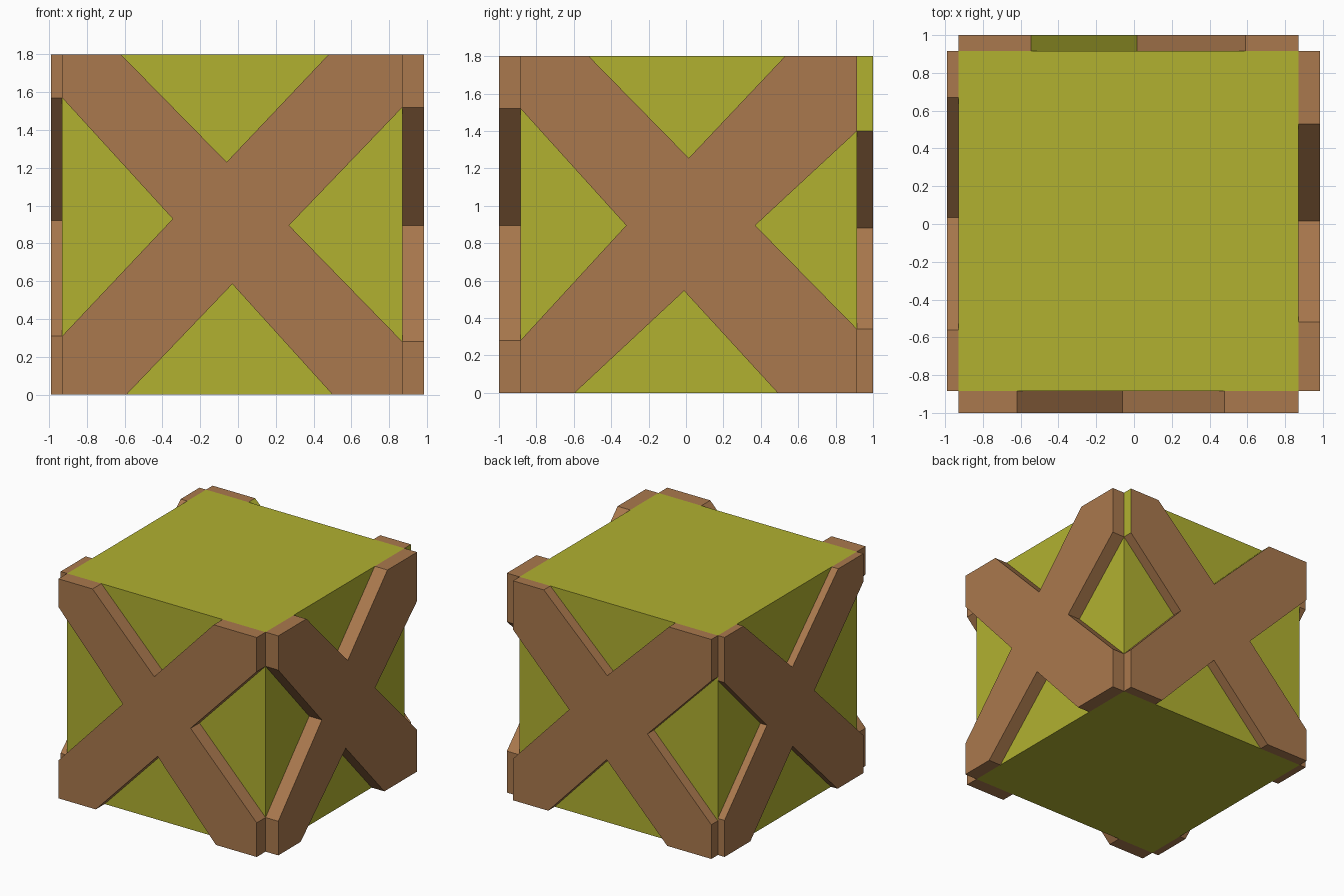
import bpy, bmesh
from mathutils import Vector

if "Cube" in bpy.data.objects:
    bpy.data.objects.remove(bpy.data.objects["Cube"])

X0, X1, Y0, Y1, H = -0.93, 0.87, -0.885, 0.915, 1.8


def material(name, color):
    m = bpy.data.materials.new(name)
    m.diffuse_color = (*color, 1)
    m.use_nodes = True
    m.node_tree.nodes["Principled BSDF"].inputs["Base Color"].default_value = m.diffuse_color
    return m


GREEN = material("olive_green", (0.44, 0.44, 0.03))
BROWN = material("brown_wood", (0.40, 0.19, 0.075))


def cross(name, lo, hi, top, right, bottom, left, place, inner, outer, green_sides=()):
    """Square with a V notch in each side, extruded from inner to outer depth.
    Each notch lists: start along side, tip u, tip v, end along side (clockwise)."""
    outline = [
        (lo, H), (top[0], H), top[1:3], (top[3], H),
        (hi, H), (hi, right[0]), right[1:3], (hi, right[3]),
        (hi, 0), (bottom[0], 0), bottom[1:3], (bottom[3], 0),
        (lo, 0), (lo, left[0]), left[1:3], (lo, left[3])]
    bm = bmesh.new()
    a = [bm.verts.new(place(u, v, inner)) for u, v in outline]
    b = [bm.verts.new(place(u, v, outer)) for u, v in outline]
    bm.faces.new(a)
    bm.faces.new(b[::-1])
    n = len(outline)
    for i in range(n):
        j = (i + 1) % n
        f = bm.faces.new((a[i], b[i], b[j], a[j]))
        f.material_index = int(i in green_sides)
    bmesh.ops.recalc_face_normals(bm, faces=bm.faces)
    mesh = bpy.data.meshes.new(name)
    bm.to_mesh(mesh)
    bm.free()
    mesh.materials.append(BROWN)
    mesh.materials.append(GREEN)
    ob = bpy.data.objects.new(name, mesh)
    bpy.context.collection.objects.link(ob)


# Crate body
bpy.ops.mesh.primitive_cube_add(size=1, location=((X0 + X1) / 2, (Y0 + Y1) / 2, H / 2))
body = bpy.context.object
body.name = "crate_body"
body.scale = (X1 - X0, Y1 - Y0, H)
body.data.materials.append(GREEN)


def on_y(u, v, d):
    return Vector((u, d, v))


def on_x(u, v, d):
    return Vector((d, u, v))


# Cross braces on the four sides
cross("front_brace", X0, X1, (-0.62, -0.06, 1.23, 0.48), (1.52, 0.27, 0.895, 0.28),
      (0.50, -0.03, 0.585, -0.59), (0.31, -0.345, 0.93, 1.57), on_y, Y0, -1.0)
cross("right_brace", Y0, Y1, (-0.52, 0.015, 1.255, 0.53), (1.40, 0.37, 0.895, 0.34),
      (0.49, -0.01, 0.545, -0.595), (0.28, -0.32, 0.895, 1.52), on_x, X1, 0.985)
# the back brace has two green painted edge faces
cross("back_brace", X0, X1, (-0.545, 0.015, 1.25, 0.59), (1.40, 0.36, 0.88, 0.34),
      (0.55, 0.02, 0.56, -0.53), (0.28, -0.35, 0.87, 1.46), on_y, Y1, 1.0,
      green_sides=(1, 4))
cross("left_brace", Y0, Y1, (-0.56, 0.035, 1.22, 0.67), (1.43, 0.365, 0.87, 0.30),
      (0.58, 0.03, 0.57, -0.55), (0.31, -0.25, 0.92, 1.57), on_x, X0, -0.99)
